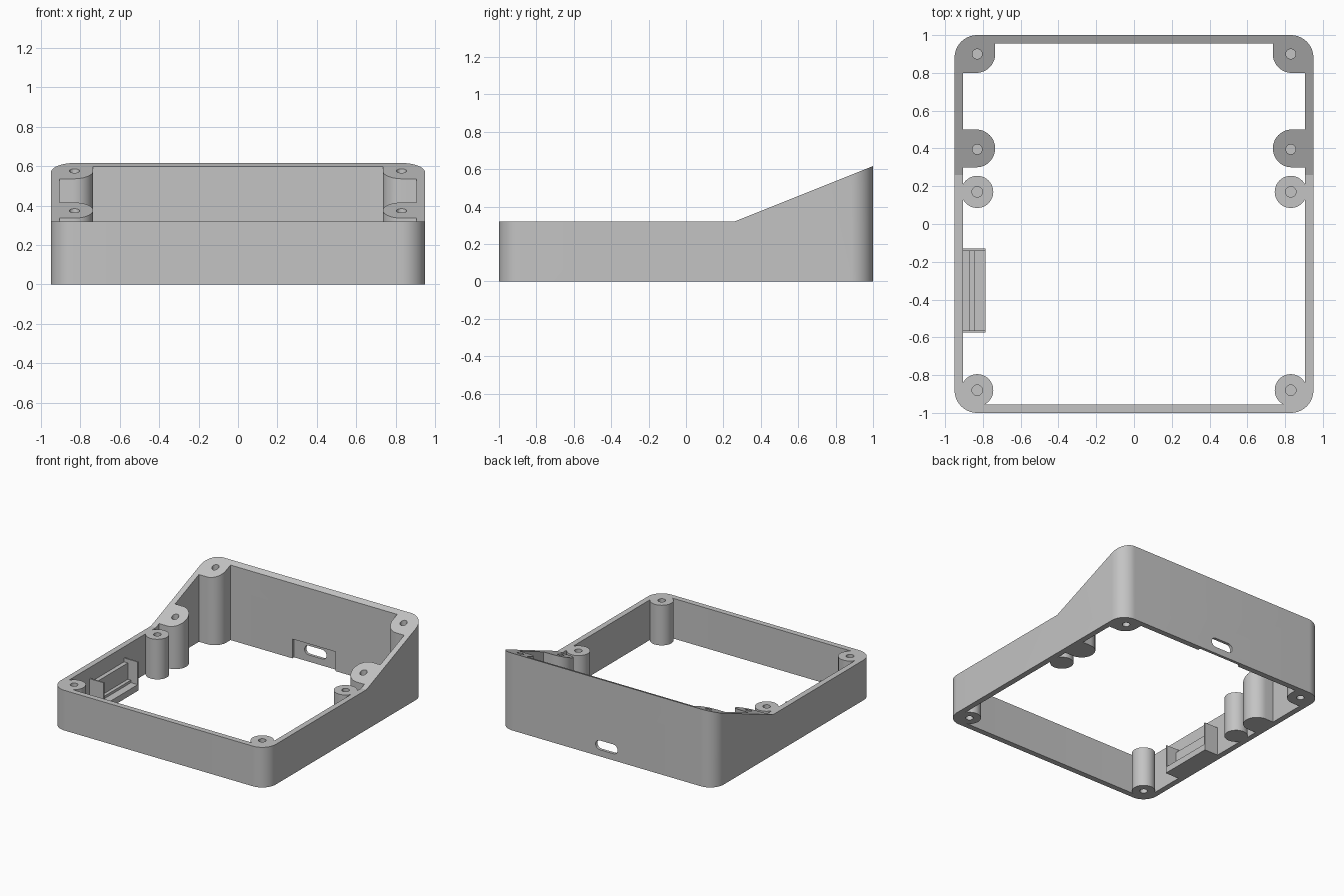
import bpy, bmesh
from math import cos, sin, radians

old = bpy.data.objects.get("Cube")
if old:
    bpy.data.objects.remove(old, do_unlink=True)

grey = bpy.data.materials.new("light grey plastic")
grey.use_nodes = True
COLOUR = (0.55, 0.55, 0.55, 1)
grey.diffuse_color = COLOUR
grey.node_tree.nodes["Principled BSDF"].inputs["Base Color"].default_value = COLOUR

SIDE, END, WALL = 0.95, 1.0, 0.045
LOW, FOLD, PITCH = 0.32, 0.26, 0.4


def arc(cx, cy, r, a, b, n):
    return [(cx + r * cos(radians(a + (b - a) * i / n)),
             cy + r * sin(radians(a + (b - a) * i / n))) for i in range(n + 1)]


def circle(cx, cy, r, n=48):
    return arc(cx, cy, r, 0, 360, n)[:-1]


def rounded_rect(hx, hy, r, n=16):
    pts = []
    for k, (sx, sy) in enumerate(((1, 1), (-1, 1), (-1, -1), (1, -1))):
        pts += arc(sx * (hx - r), sy * (hy - r), r, 90 * k, 90 * k + 90, n)
    return pts


def rect(a0, a1, b0, b1):
    return [(a0, b0), (a1, b0), (a1, b1), (a0, b1)]


def prism(name, outline, lo, hi, axis="z"):
    """Extrude an outline along an axis: z takes (x, y), x takes (y, z), y takes (x, z)."""
    place = {"z": lambda a, b, h: (a, b, h),
             "x": lambda a, b, h: (h, a, b),
             "y": lambda a, b, h: (a, h, b)}[axis]
    bm = bmesh.new()
    base = [bm.verts.new(place(a, b, lo)) for a, b in outline]
    top = [bm.verts.new(place(a, b, hi)) for a, b in outline]
    bm.faces.new(base)
    bm.faces.new(top)
    for i in range(len(base)):
        j = (i + 1) % len(base)
        bm.faces.new((base[i], base[j], top[j], top[i]))
    bmesh.ops.recalc_face_normals(bm, faces=bm.faces)
    mesh = bpy.data.meshes.new(name)
    bm.to_mesh(mesh)
    bm.free()
    mesh.materials.append(grey)
    obj = bpy.data.objects.new(name, mesh)
    bpy.context.collection.objects.link(obj)
    return obj


def activate(obj):
    bpy.ops.object.select_all(action="DESELECT")
    obj.select_set(True)
    bpy.context.view_layer.objects.active = obj


def carve(obj, *cutters):
    """Subtract each cutter, then remove it."""
    activate(obj)
    for cutter in cutters:
        mod = obj.modifiers.new("cut", "BOOLEAN")
        mod.operation, mod.solver, mod.object = "DIFFERENCE", "EXACT", cutter
        bpy.ops.object.modifier_apply(modifier=mod.name)
        bpy.data.objects.remove(cutter, do_unlink=True)


def smooth(obj):
    activate(obj)
    bpy.ops.object.shade_smooth_by_angle(angle=radians(15))


def above_lid():
    """Everything above the flat and sloping rim."""
    return prism("rim_cutter", [(-1.2, LOW), (FOLD, LOW), (1.2, LOW + PITCH * (1.2 - FOLD)),
                                (1.2, 1.2), (-1.2, 1.2)], -1.2, 1.2, "x")


def hole(x, y, r, lo, hi):
    return prism("hole_cutter", circle(x, y, r, 24), lo, hi)


# Wall frame with sloping rear rim, inner port recess and port opening
frame = prism("wall_frame", rounded_rect(SIDE, END, 0.12), 0, 0.7)
port = arc(0.06, 0.09, 0.037, -90, 90, 12) + arc(-0.06, 0.09, 0.037, 90, 270, 12)
carve(frame,
      prism("cavity", rounded_rect(SIDE - WALL, END - WALL, 0.075), -0.1, 0.8),
      above_lid(),
      prism("port_recess", rect(-0.19, 0.19, -0.1, 0.154), 0.9, 0.977, "y"),
      prism("port_cutter", port, 0.9, 1.1, "y"))
smooth(frame)

for side, s in (("left", 1), ("right", -1)):
    # Round screw posts under the flat rim
    for place, y in (("front", -0.88), ("middle", 0.17)):
        post = prism(f"{place}_post_{side}", circle(s * 0.83, y, 0.085), 0, LOW)
        cuts = [hole(s * 0.83, y, 0.028, 0.16, 0.5)]
        if place == "front":
            cuts.append(hole(s * 0.83, y, 0.028, -0.1, 0.1))
        carve(post, *cuts)
        smooth(post)

    # Sloped posts blending into the rear corners and the side walls
    corner = ([(0.735, 0.98)] + arc(0.835, 0.9, 0.1, 180, 270, 16) + [(0.93, 0.8)]
              + arc(0.83, 0.88, 0.1, 0, 90, 12))
    tab = arc(0.835, 0.4, 0.1, 90, 270, 24) + [(0.93, 0.3), (0.93, 0.5)]
    for place, outline, y in (("rear_corner", corner, 0.9), ("slope", tab, 0.395)):
        post = prism(f"{place}_post_{side}", [(s * x, v) for x, v in outline], 0, 0.7)
        cuts = [above_lid(), hole(s * 0.83, y, 0.026, LOW - 0.12, 0.9)]
        if place == "rear_corner":
            cuts.append(hole(s * 0.83, y, 0.028, -0.1, 0.1))
        carve(post, *cuts)
        smooth(post)

# Small open holder on the right wall: floor, ridge, back plate and two end plates
Y0, Y1 = -0.575, -0.13
prism("holder_floor", rect(-0.92, -0.785, Y0, Y1), 0, 0.05)
prism("holder_ridge", rect(-0.872, -0.845, Y0, Y1), 0.04, 0.07)
prism("holder_back", rect(-0.92, -0.872, Y0, Y1), 0, 0.2)
for name, y in (("front", Y0), ("rear", Y1 - 0.012)):
    prism(f"holder_end_{name}", rect(-0.92, -0.785, y, y + 0.012), 0, 0.23)
